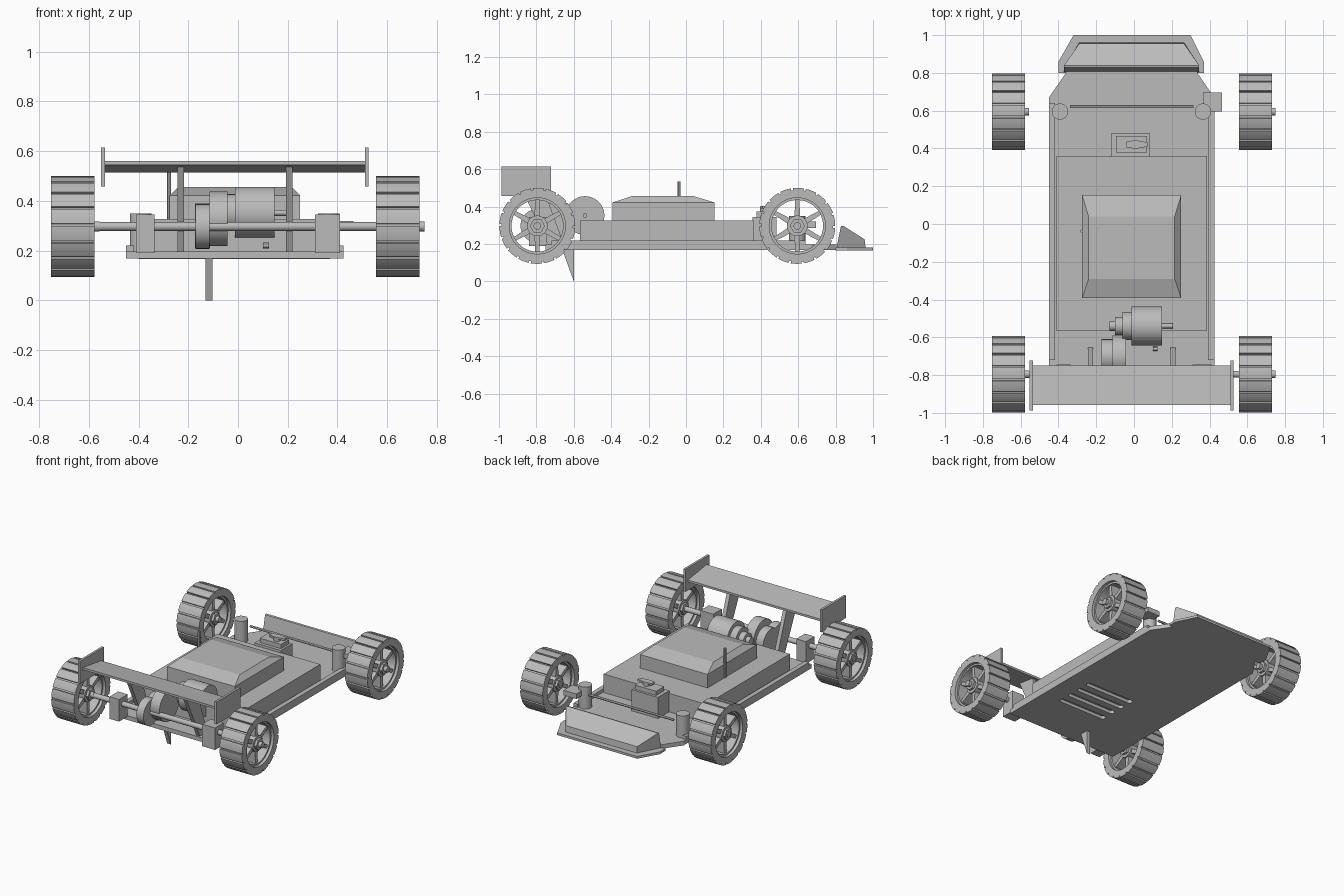
import bpy, bmesh
from math import sin, cos, pi, radians
from mathutils import Vector

cube = bpy.data.objects.get("Cube")
if cube:
    bpy.data.objects.remove(cube, do_unlink=True)

GREY = (0.5, 0.5, 0.5, 1)
mat = bpy.data.materials.new("plain grey")
mat.use_nodes = True
mat.diffuse_color = GREY
mat.node_tree.nodes["Principled BSDF"].inputs["Base Color"].default_value = GREY


def finish(name, bm, smooth=False):
    bmesh.ops.recalc_face_normals(bm, faces=bm.faces)
    mesh = bpy.data.meshes.new(name)
    bm.to_mesh(mesh)
    bm.free()
    mesh.materials.append(mat)
    ob = bpy.data.objects.new(name, mesh)
    bpy.context.collection.objects.link(ob)
    if smooth:
        bpy.ops.object.select_all(action="DESELECT")
        ob.select_set(True)
        bpy.context.view_layer.objects.active = ob
        bpy.ops.object.shade_smooth_by_angle(angle=radians(30))
    return ob


def loft(name, sections, smooth=False):
    """Skin between matching closed rings of points, capping both ends."""
    bm = bmesh.new()
    rings = [[bm.verts.new(p) for p in s] for s in sections]
    n = len(rings[0])
    for a, b in zip(rings, rings[1:]):
        for i in range(n):
            j = (i + 1) % n
            bm.faces.new((a[i], a[j], b[j], b[i]))
    bm.faces.new(rings[0])
    bm.faces.new(rings[-1])
    return finish(name, bm, smooth)


def prism(name, pts, lo, hi, axis, smooth=False):
    """Extrude a flat outline along x or z; x outlines are (y, z)."""
    put = (lambda p, d: (d, *p)) if axis == "x" else (lambda p, d: (*p, d))
    return loft(name, [[put(p, d) for p in pts] for d in (lo, hi)], smooth)


def box(name, x, y, z):
    return prism(name, [(x[0], y[0]), (x[1], y[0]), (x[1], y[1]), (x[0], y[1])], *z, "z")


def circle(c, r, n=32, start=0.0):
    return [(c[0] + r * cos(start + 2 * pi * i / n), c[1] + r * sin(start + 2 * pi * i / n))
            for i in range(n)]


def rod(name, c, r, lo, hi, axis="x", n=32):
    return prism(name, circle(c, r, n), lo, hi, axis, n > 8)


def rect_ring(x0, x1, y0, y1, z):
    return [(x0, y0, z), (x1, y0, z), (x1, y1, z), (x0, y1, z)]


def ring(name, outline, r_in, c, lo, hi):
    """Open ring about an x axis; outline is a list of (angle, outer radius)."""
    bm = bmesh.new()
    loops = []
    for x, inner in ((lo, False), (hi, False), (hi, True), (lo, True)):
        loops.append([bm.verts.new((x, c[0] + (r_in if inner else r) * cos(a),
                                    c[1] + (r_in if inner else r) * sin(a)))
                      for a, r in outline])
    n = len(outline)
    for k in range(4):
        a, b = loops[k], loops[(k + 1) % 4]
        for i in range(n):
            j = (i + 1) % n
            bm.faces.new((a[i], a[j], b[j], b[i]))
    return finish(name, bm, True)


# Wheels: notched tyre, recessed six spoke rim, hub with hex nut and pin
TREADS = 18
STEP = [(0, 0.203), (0.28, 0.203), (0.56, 0.203), (0.84, 0.203), (0.85, 0.192), (0.99, 0.192)]
tread = [((i + f) * 2 * pi / TREADS, r) for i in range(TREADS) for f, r in STEP]


def wheel(label, x, y):
    c = Vector((y, 0.297))
    ring(label + "_tyre", tread, 0.15, c, x, x + 0.175)
    ring(label + "_rim", [(2 * pi * i / 48, 0.151) for i in range(48)], 0.138, c, x + 0.02, x + 0.155)
    for k in range(6):
        a = pi / 6 + k * pi / 3
        u, v = Vector((cos(a), sin(a))), Vector((-sin(a), cos(a)))
        pts = [c + u * 0.03 - v * 0.016, c + u * 0.145 - v * 0.011,
               c + u * 0.145 + v * 0.011, c + u * 0.03 + v * 0.016]
        prism(label + "_spoke", pts, x + 0.03, x + 0.145, "x")
    rod(label + "_hub", c, 0.055, x + 0.02, x + 0.155)
    rod(label + "_nut", c, 0.04, x + 0.005, x + 0.172, n=6)
    rod(label + "_pin", c, 0.02, x, x + 0.195, n=16)


for end, y in (("front", 0.595), ("rear", -0.795)):
    wheel(end + "_right_wheel", -0.752, y)
    wheel(end + "_left_wheel", 0.555, y)

# Chassis plate with cooling slots
plate = prism("chassis_plate", [(-0.45, -0.75), (0.425, -0.75), (0.425, 0.67), (0.335, 0.8),
                                (0.335, 0.83), (-0.36, 0.83), (-0.36, 0.8), (-0.45, 0.67)],
              0.168, 0.197, "z")
for k in range(4):
    y = -0.4 + 0.09 * k
    ends = [(0.1 + (0.17 if cos(a) > 0 else -0.17) + 0.02 * cos(a), y + 0.02 * sin(a))
            for a in [(i + 0.5) * pi / 6 for i in range(12)]]
    cutter = prism("slot_cutter", ends, 0.14, 0.19, "z")
    cutter.hide_render = True
    cutter.hide_viewport = True
    cut = plate.modifiers.new("slot", "BOOLEAN")
    cut.object = cutter
    cut.solver = "EXACT"
box("right_rail", (-0.45, -0.418), (-0.72, 0.64), (0.19, 0.22))
box("left_rail", (0.393, 0.425), (-0.72, 0.64), (0.19, 0.22))

# Body tub, hump and antenna
box("body_tub", (-0.41, 0.387), (-0.567, 0.36), (0.19, 0.327))
loft("hump", [rect_ring(-0.275, 0.25, -0.393, 0.153, 0.32),
              rect_ring(-0.275, 0.25, -0.393, 0.153, 0.422),
              rect_ring(-0.24, 0.215, -0.29, 0.04, 0.456)])
rod("antenna", (-0.277, -0.037), 0.008, 0.32, 0.535, "z", 12)

# Front bumper
prism("bumper_plate", [(-0.4, 0.8), (0.37, 0.8), (0.37, 0.86), (0.3, 1), (-0.32, 1), (-0.4, 0.86)],
      0.166, 0.182, "z")
loft("bumper_wedge", [
    [(s, 0.805, 0.18), (s, 0.828, 0.295), (s, 0.84, 0.298), (t, 0.955, 0.225), (t, 0.96, 0.18)]
    for s, t in ((-0.37, -0.29), (0.345, 0.265))])

# Steering: posts, tie rod, arm block and servo with horn
for side, x in (("right", -0.392), ("left", 0.365)):
    rod(side + "_steering_post", (x, 0.595), 0.043, 0.19, 0.35, "z")
rod("tie_rod", (0.622, 0.3), 0.008, -0.34, 0.315, n=12)
box("steering_block", (0.365, 0.465), (0.595, 0.695), (0.285, 0.32))
box("servo_body", (-0.12, 0.085), (0.355, 0.483), (0.19, 0.345))
box("servo_top", (-0.095, 0.07), (0.378, 0.466), (0.34, 0.375))
rod("servo_shaft", (0.01, 0.42), 0.024, 0.37, 0.4, "z", 16)
prism("servo_horn", [(-0.04, 0.405), (0.01, 0.398), (0.075, 0.41), (0.075, 0.432),
                     (0.01, 0.444), (-0.04, 0.437)], 0.39, 0.403, "z")

# Rear axle and bearing blocks
rod("rear_axle", (-0.795, 0.297), 0.018, -0.59, 0.565, n=16)
box("right_bearing_block", (-0.41, -0.335), (-0.84, -0.745), (0.19, 0.345))
box("left_bearing_block", (0.31, 0.41), (-0.84, -0.745), (0.19, 0.345))

# Motor and drive gears
for name, r, lo, hi in (("motor", 0.104, -0.012, 0.147), ("motor_collar", 0.075, -0.06, -0.01),
                        ("motor_neck", 0.048, -0.1, -0.055), ("motor_pinion", 0.025, -0.13, -0.095),
                        ("motor_shaft", 0.012, 0.14, 0.207)):
    rod(name, (-0.54, 0.352), r, lo, hi)
rod("large_gear", (-0.7, 0.328), 0.11, -0.115, -0.043)
rod("small_gear", (-0.7, 0.3), 0.09, -0.172, -0.113)
rod("axle_gear", (-0.795, 0.297), 0.09, -0.17, -0.115)
rod("motor_bracket_pin", (-0.66, 0.22), 0.012, 0.1, 0.125, n=12)

# Rear wing, end plates and struts
prism("wing", [(-0.957, 0.56), (-0.957, 0.545), (-0.75, 0.515), (-0.75, 0.53)], -0.537, 0.515, "x")
for side, x in (("right", -0.552), ("left", 0.51)):
    box(side + "_end_plate", (x, x + 0.016), (-0.987, -0.722), (0.457, 0.615))
for side, x in (("right", -0.244), ("left", 0.193)):
    strut = [(-0.65, 0.19), (-0.735, 0.19), (-0.9, 0.54), (-0.77, 0.52)]
    prism(side + "_wing_strut", strut, x, x + 0.027, "x")

# Keel fin under the plate
prism("keel_fin", [(-0.665, 0.18), (-0.6, 0.0), (-0.6, 0.18)], -0.13, -0.102, "x")
